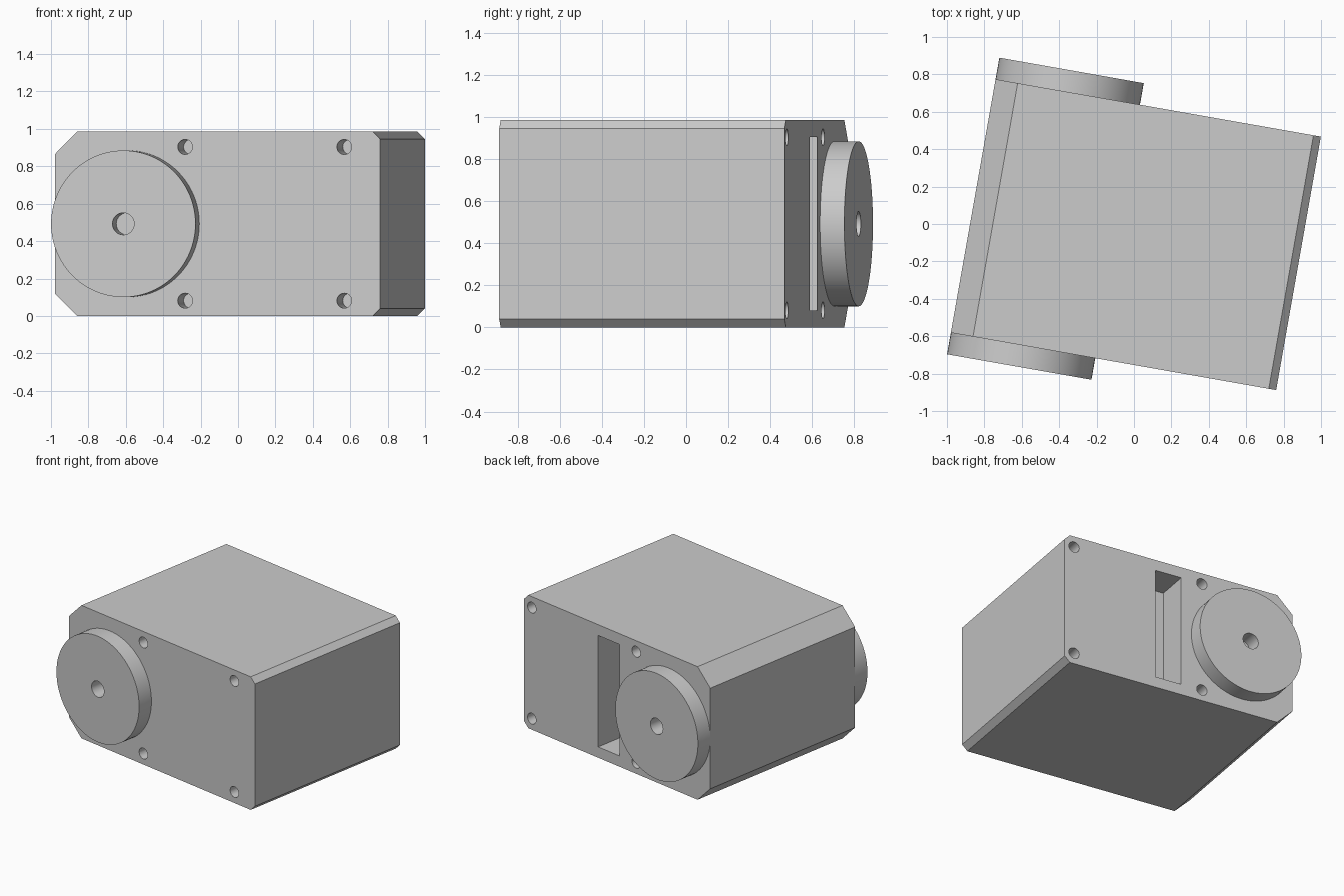
import bpy, bmesh
from math import radians
from mathutils import Matrix

cube = bpy.data.objects.get("Cube")
if cube:
    bpy.data.objects.remove(cube, do_unlink=True)

# Main dimensions, in the housing's own frame
HX, HY, H = 0.883, 0.688, 0.985
MID = H / 2
BIG, SMALL = 0.12, 0.04
DISC_R, DISC_T = 0.392, 0.117
DISC_X = DISC_R - HX
PLACE = Matrix.Translation((0.01, -0.057, 0)) @ Matrix.Rotation(radians(-10), 4, 'Z')

grey = bpy.data.materials.new("light grey")
grey.use_nodes = True
grey.diffuse_color = (0.6, 0.6, 0.6, 1)
grey.node_tree.nodes["Principled BSDF"].inputs["Base Color"].default_value = grey.diffuse_color


def make_object(name, bm):
    bmesh.ops.recalc_face_normals(bm, faces=bm.faces)
    mesh = bpy.data.meshes.new(name)
    bm.to_mesh(mesh)
    bm.free()
    mesh.materials.append(grey)
    obj = bpy.data.objects.new(name, mesh)
    bpy.context.collection.objects.link(obj)
    return obj


def prism(name, profile, y0, y1):
    """Extrude an x-z outline along y."""
    bm = bmesh.new()
    face = bm.faces.new([bm.verts.new((x, y0, z)) for x, z in profile])
    out = bmesh.ops.extrude_face_region(bm, geom=[face])
    moved = [v for v in out["geom"] if isinstance(v, bmesh.types.BMVert)]
    bmesh.ops.translate(bm, verts=moved, vec=(0, y1 - y0, 0))
    return make_object(name, bm)


def cylinder(name, x, y, z, radius, length, sides):
    """Cylinder along y, centred on the given point."""
    bm = bmesh.new()
    bmesh.ops.create_cone(bm, cap_ends=True, segments=sides, radius1=radius, radius2=radius,
                          depth=length,
                          matrix=Matrix.Translation((x, y, z)) @ Matrix.Rotation(radians(90), 4, 'X'))
    return make_object(name, bm)


def cut(obj, cutter):
    mod = obj.modifiers.new("cut", 'BOOLEAN')
    mod.operation, mod.solver, mod.object = 'DIFFERENCE', 'EXACT', cutter
    bpy.context.view_layer.update()
    bpy.context.view_layer.objects.active = obj
    bpy.ops.object.modifier_apply(modifier=mod.name)
    bpy.data.objects.remove(cutter, do_unlink=True)


def finish(obj):
    obj.matrix_world = PLACE
    bpy.ops.object.select_all(action='DESELECT')
    obj.select_set(True)
    bpy.context.view_layer.objects.active = obj
    bpy.ops.object.shade_smooth_by_angle(angle=radians(30))


# Housing with wide chamfers on one side and narrow ones on the other
outline = [(-HX + BIG, 0), (HX - SMALL, 0), (HX, SMALL), (HX, H - SMALL),
           (HX - SMALL, H), (-HX + BIG, H), (-HX, H - BIG), (-HX, BIG)]
housing = prism("housing", outline, -HY, HY)

# Screw holes in the front and back faces
for side, columns in ((-1, (-0.176, 0.688)), (1, (-0.18, 0.81))):
    for x in columns:
        for dz in (-0.411, 0.411):
            cut(housing, cylinder("hole_cutter", x, side * HY, MID + dz, 0.04, 0.36, 32))

# Tall slot in the back face
slot = [(-0.02, 0.08), (0.18, 0.08), (0.18, H - 0.08), (-0.02, H - 0.08)]
cut(housing, prism("slot_cutter", slot, HY - 0.24, HY + 0.1))
finish(housing)

# Round bosses with a centre bore, front and back
for side, name in ((-1, "front_disc"), (1, "back_disc")):
    y = side * (HY + DISC_T / 2)
    disc = cylinder(name, DISC_X, y, MID, DISC_R, DISC_T, 96)
    cut(disc, cylinder("bore_cutter", DISC_X, y, MID, 0.059, DISC_T * 2, 32))
    finish(disc)
